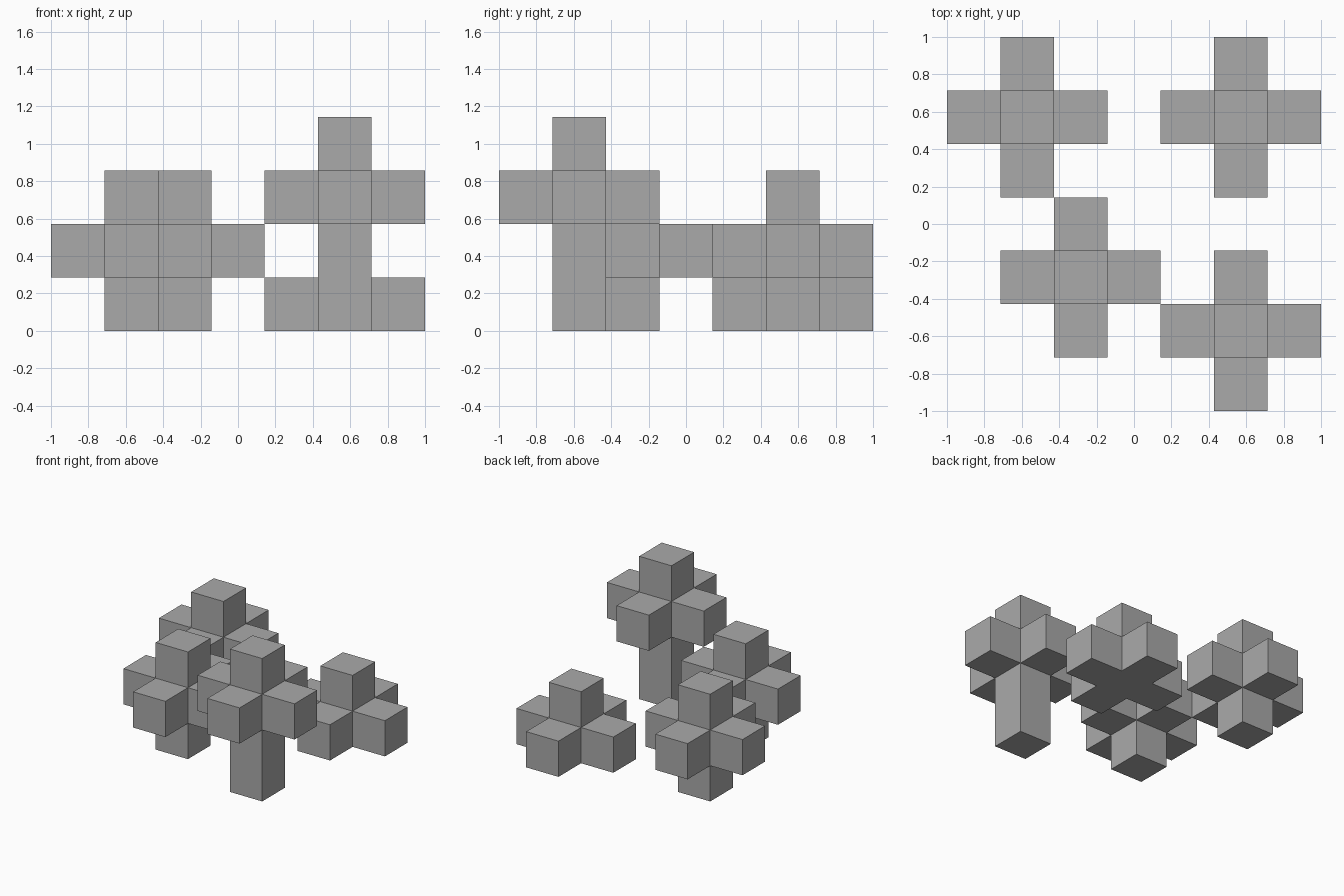
import bpy
import bmesh
from mathutils import Vector

if "Cube" in bpy.data.objects:
    bpy.data.objects.remove(bpy.data.objects["Cube"], do_unlink=True)

UNIT = 2 / 7  # edge of one block

grey = bpy.data.materials.new("plain grey")
grey.use_nodes = True
colour = (0.4, 0.4, 0.4, 1)
grey.diffuse_color = colour
grey.node_tree.nodes["Principled BSDF"].inputs["Base Color"].default_value = colour

AXES = [Vector(a) for a in ((1, 0, 0), (0, 1, 0), (0, 0, 1))]
SIDES = [a * s for a in AXES for s in (1, -1)]


def block_tree(name, x, y, trunk):
    """Cross of five blocks with one on top, standing on a trunk some blocks tall."""
    cells = {(0, 0, z) for z in range(trunk + 2)}
    cells |= {(sx, sy, trunk) for sx, sy in ((1, 0), (-1, 0), (0, 1), (0, -1))}

    # Only the outer skin of the joined blocks
    bm = bmesh.new()
    for cell in cells:
        centre = Vector(cell) + AXES[2] / 2
        for side in SIDES:
            if tuple(int(v) for v in Vector(cell) + side) in cells:
                continue
            u = side.yzx / 2
            v = side.cross(u)
            mid = centre + side / 2
            bm.faces.new([bm.verts.new((mid + a * u + b * v) * UNIT)
                          for a, b in ((1, 1), (-1, 1), (-1, -1), (1, -1))])
    bmesh.ops.remove_doubles(bm, verts=bm.verts, dist=0.001)
    bmesh.ops.dissolve_limit(bm, angle_limit=0.01, verts=bm.verts, edges=bm.edges)
    bmesh.ops.recalc_face_normals(bm, faces=bm.faces)

    mesh = bpy.data.meshes.new(name)
    bm.to_mesh(mesh)
    bm.free()
    mesh.materials.append(grey)
    tree = bpy.data.objects.new(name, mesh)
    tree.location = (x * UNIT, y * UNIT, 0)
    bpy.context.collection.objects.link(tree)


# Four trees, placed in blocks from the middle
block_tree("tall_tree", 2, -2, 2)
block_tree("middle_tree", -1, -1, 1)
block_tree("back_tree", -2, 2, 1)
block_tree("low_bush", 2, 2, 0)
